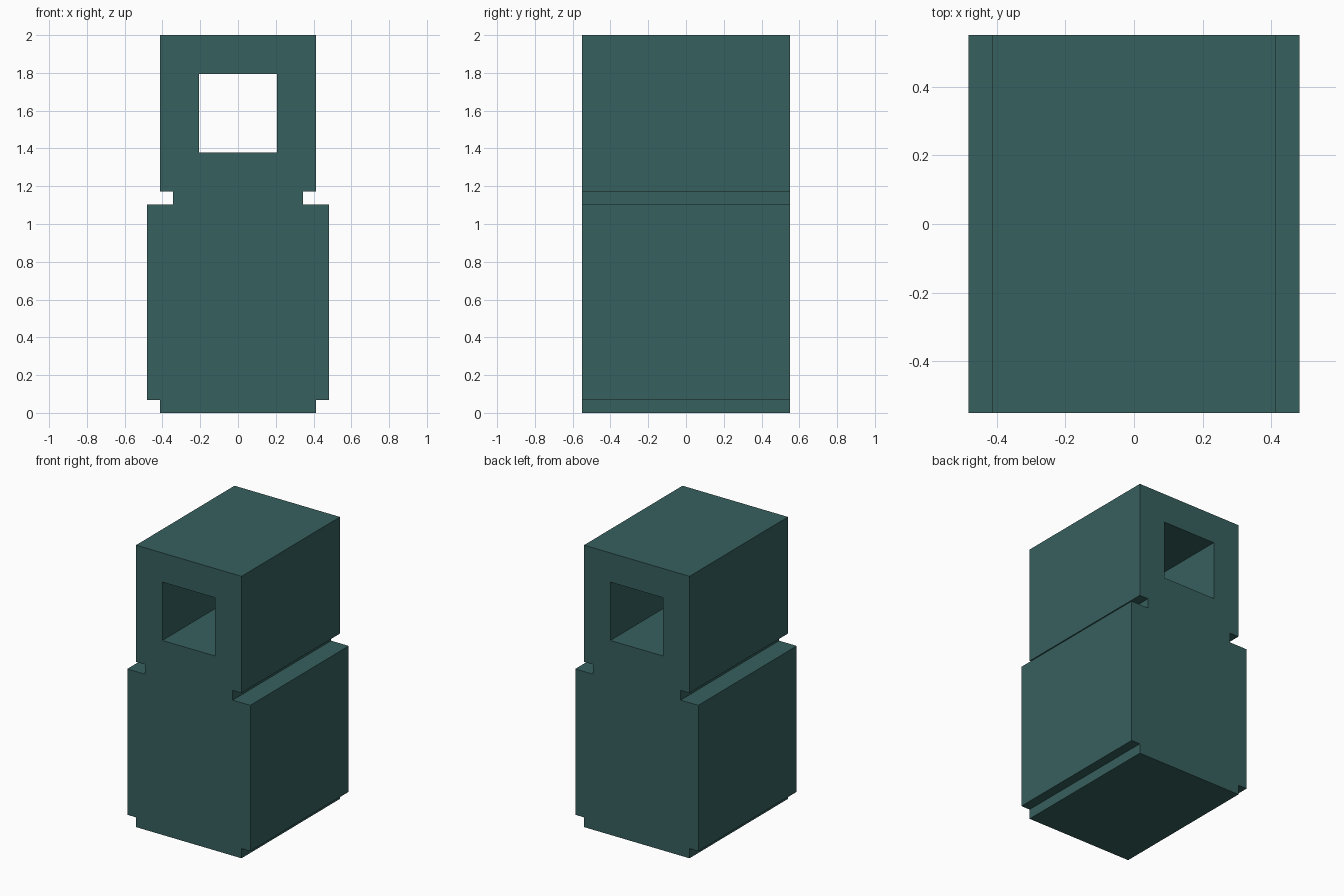
import bpy
import bmesh

cube = bpy.data.objects.get("Cube")
if cube:
    bpy.data.objects.remove(cube, do_unlink=True)

U = 2 / 29        # grid module: the block is 29 modules tall
HALF_DEPTH = 8    # modules

# Half outline in modules (x, z): foot, wide body, neck notch, head, window
PROFILE = [
    (0, 0), (6, 0), (6, 1), (7, 1), (7, 16), (5, 16), (5, 17), (6, 17),
    (6, 29), (0, 29), (0, 26), (3, 26), (3, 20), (0, 20),
]

# Dark teal paint
teal = bpy.data.materials.new("dark teal")
teal.use_nodes = True
color = (0.037, 0.117, 0.113, 1.0)
teal.diffuse_color = color
bsdf = next(n for n in teal.node_tree.nodes if n.type == "BSDF_PRINCIPLED")
bsdf.inputs["Base Color"].default_value = color

# Front and back caps joined by walls, left open on the mirror plane
bm = bmesh.new()
front, back = (
    [bm.verts.new((x * U, y * U, z * U)) for x, z in PROFILE]
    for y in (-HALF_DEPTH, HALF_DEPTH)
)
bm.faces.new(front)
bm.faces.new(reversed(back))
for i in range(len(PROFILE)):
    j = (i + 1) % len(PROFILE)
    if PROFILE[i][0] or PROFILE[j][0]:
        bm.faces.new((front[j], front[i], back[i], back[j]))

mesh = bpy.data.meshes.new("windowed_block")
bm.to_mesh(mesh)
bm.free()
mesh.materials.append(teal)

block = bpy.data.objects.new("windowed_block", mesh)
bpy.context.collection.objects.link(block)

# Mirror to complete the other half
mirror = block.modifiers.new("Mirror", "MIRROR")
mirror.use_axis = (True, False, False)
mirror.use_clip = True
